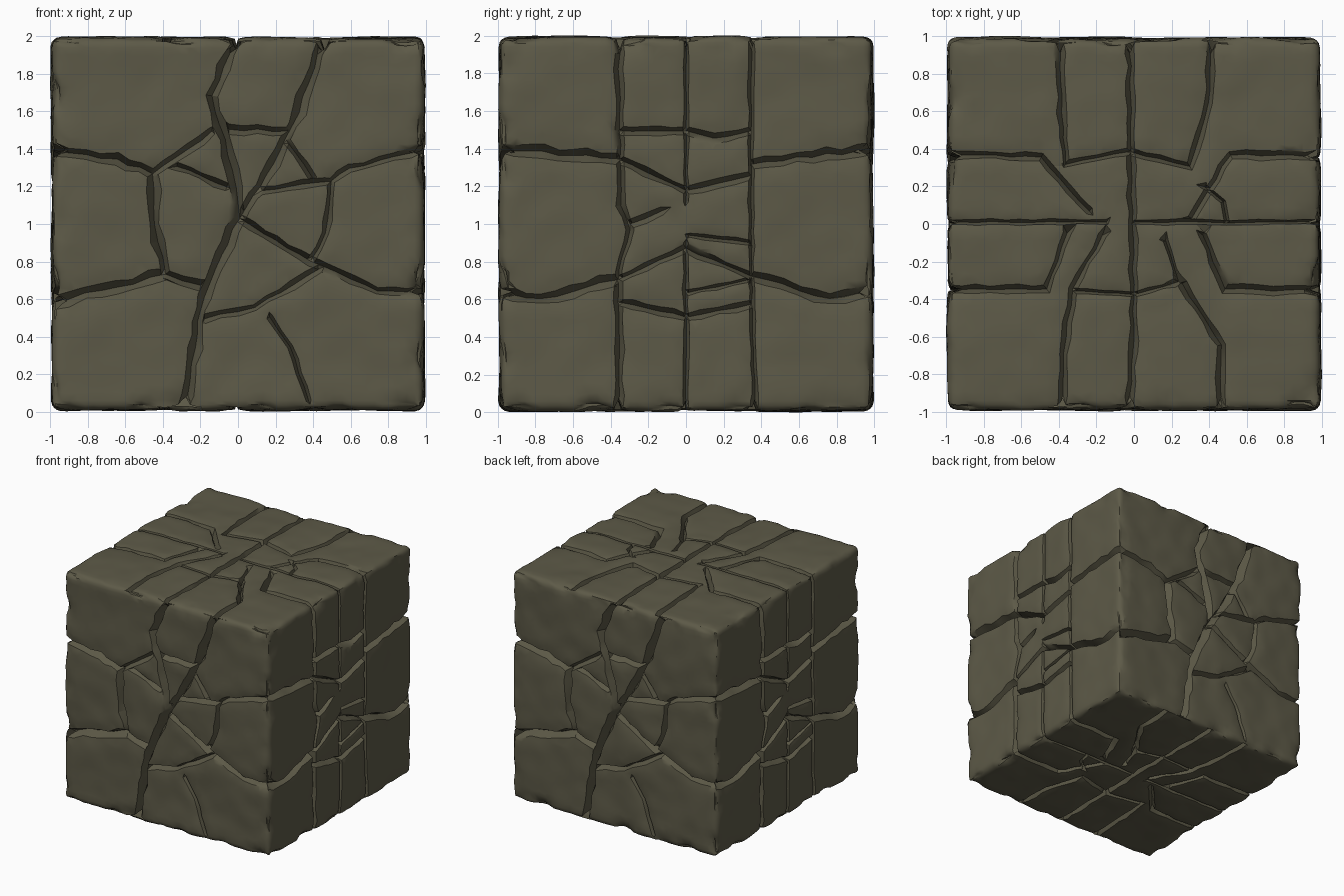
import bpy
import bmesh
import random
from math import hypot
from mathutils import Vector, noise
from mathutils.geometry import delaunay_2d_cdt

random.seed(4)
cube = bpy.data.objects.get("Cube")
if cube:
    bpy.data.objects.remove(cube)

ROUND = 0.05     # rounding of the block's edges
DEPTH = 0.075    # depth of the widest cracks
WIDE, MID, THIN = 0.032, 0.022, 0.014   # half widths of the cracks

# Crack paths on each kind of side: (half width, points across and up)
FRONT_CRACKS = [
    (WIDE, [(0, 1), (-.14, .69), (-.03, .29), (.01, .03), (-.12, -.24), (-.2, -.46), (-.23, -.67), (-.29, -1)]),
    (WIDE, [(.46, 1), (.33, .6), (.25, .45), (.12, .2), (.01, .03)]),
    (WIDE, [(-1, .4), (-.65, .35), (-.46, .27), (-.45, 0), (-.39, -.27), (-.2, -.33)]),
    (WIDE, [(-1, -.42), (-.65, -.34), (-.39, -.27)]),
    (MID, [(-.46, .27), (-.14, .5)]),
    (MID, [(-.05, .51), (.27, .5)]),
    (MID, [(-.33, .31), (-.06, .2)]),
    (MID, [(1, .4), (.6, .3), (.5, .23), (.13, .18)]),
    (MID, [(.26, .45), (.4, .25)]),
    (MID, [(.5, .23), (.47, -.05), (.39, -.2)]),
    (MID, [(.01, .03), (.39, -.2), (.75, -.36), (1, -.36)]),
    (MID, [(-.18, -.51), (.09, -.45), (.44, -.24)]),
    (THIN, [(.17, -.5), (.28, -.66), (.38, -.95)]),
]
SIDE_CRACKS = [
    (MID, [(-.36, 1), (-.35, .1), (-.3, -.03), (-.36, -.25), (-.36, -1)]),
    (THIN, [(.35, 1), (.35, -.2), (.37, -1)]),
    (THIN, [(0, 1), (0, .12)]),
    (THIN, [(0, -.1), (0, -1)]),
    (WIDE, [(-1, .4), (-.37, .35)]),
    (MID, [(-.37, .35), (0, .18), (.35, .26)]),
    (WIDE, [(.35, .32), (1, .4)]),
    (WIDE, [(-1, -.36), (-.78, -.4), (-.37, -.3)]),
    (MID, [(-.37, -.3), (0, -.13), (.35, -.28)]),
    (WIDE, [(.35, -.28), (.77, -.4), (1, -.36)]),
    (MID, [(-.36, .5), (0, .5), (.15, .46), (.35, .5)]),
    (MID, [(-.36, -.42), (0, -.5), (.35, -.43)]),
    (MID, [(-.3, 0), (-.13, .07)]),
    (THIN, [(0, -.37), (.33, -.3)]),
    (THIN, [(.02, -.06), (.34, -.1)]),
]
TOP_CRACKS = [
    (MID, [(-.02, 1), (-.01, 0), (0, -.4), (-.02, -1)]),
    (THIN, [(-1, .01), (-.15, .01)]),
    (THIN, [(0, .01), (1, .01)]),
    (MID, [(-1, .37), (-.5, .36), (-.24, .07)]),
    (MID, [(-.02, .39), (-.37, .32), (-.39, .6), (-.4, 1)]),
    (MID, [(-.02, .39), (.3, .31), (.4, .65), (.42, 1)]),
    (MID, [(1, .37), (.52, .37), (.31, .03)]),
    (THIN, [(.38, .2), (.48, .12), (.5, .01)]),
    (MID, [(-1, -.35), (-.47, -.35), (-.36, -.05)]),
    (MID, [(-.17, -.06), (-.33, -.35), (-.38, -.7), (-.39, -1)]),
    (THIN, [(-.33, -.36), (0, -.38), (.24, -.31), (.17, -.09)]),
    (MID, [(.26, -.32), (.47, -.65), (.47, -1)]),
    (MID, [(1, -.36), (.49, -.35), (.37, -.06)]),
]


def clamp(x, limit):
    return max(-limit, min(limit, x))


def roughen(points, width):
    """Split a path into short, slightly wandering steps of varying width."""
    steps = []
    corners = [Vector(p) for p in points]
    for a, b in zip(corners, corners[1:]):
        count = max(1, round((b - a).length / 0.08))
        for i in range(count):
            p = a.lerp(b, i / count)
            if i:
                p += Vector((random.uniform(-1, 1), random.uniform(-1, 1))) * width * 0.3
            steps.append((p, width * random.uniform(0.7, 1.3)))
    steps.append((corners[-1], width))
    return steps


def groove(u, v, segments):
    """Depth of the cracks at a point: steep walls with worn shoulders."""
    deepest = 0
    for ax, ay, dx, dy, length2, wa, wb, full in segments:
        t = max(0, min(1, ((u - ax) * dx + (v - ay) * dy) / length2))
        d = hypot(u - ax - t * dx, v - ay - t * dy)
        w = wa + (wb - wa) * t
        if d < 3 * w:
            depth = full * max(0, 0.99 - d / w) + 0.012 * (1 - d / (3 * w))
            deepest = max(deepest, depth)
    return deepest


def cracked_sheet(cracks):
    """Triangulate a square so that edges follow the cracks and their rims."""
    points, edges, segments = [], [], []
    for width, path in cracks:
        steps = roughen(path, width)
        full = DEPTH * (0.55 + 0.45 * width / WIDE)
        for (a, wa), (b, wb) in zip(steps, steps[1:]):
            d = b - a
            segments.append((a.x, a.y, d.x, d.y, d.length_squared, wa, wb, full))
        for side in (-1, 0, 1):
            start = len(points)
            for i, (p, w) in enumerate(steps):
                along = steps[min(i + 1, len(steps) - 1)][0] - steps[max(i - 1, 0)][0]
                across = Vector((-along.y, along.x)).normalized()
                q = p + across * w * side
                points.append(Vector((clamp(q.x, 1), clamp(q.y, 1))))
            edges += [(k, k + 1) for k in range(start, len(points) - 1)]
    # Loose points fill the stones, with extra rows along the rounded edges
    n = 44
    inner = 1 - ROUND
    rows = [inner * (2 * i / n - 1) for i in range(n + 1)]
    rows = [-1, -1 + ROUND / 2] + rows + [1 - ROUND / 2, 1]
    for u in rows:
        for v in rows:
            rim = max(abs(u), abs(v)) > inner - 0.001
            if rim or groove(u, v, segments) < 0.009:
                j = 0 if rim else 0.012
                points.append(Vector((u + random.uniform(-j, j), v + random.uniform(-j, j))))
    verts, _, faces, *_ = delaunay_2d_cdt(points, edges, [], 0, 0.0005)
    return [(p.x, p.y, groove(p.x, p.y, segments)) for p in verts], faces


def on_block(p, depth):
    """Round the block's edges, then carve the cracks and chip the stone."""
    core = Vector([clamp(c, 1 - ROUND) for c in p])
    normal = (p - core).normalized()
    edge = sorted(abs(c) for c in p)[1]
    near_edge = max(0, (edge - 0.9) / 0.1)
    chips = 0.07 * near_edge * max(0, noise.noise(p * 5))
    swell = 0.012 * noise.noise(p * 2.3) + 0.007 * noise.noise(p * 6)
    return (core + normal * (ROUND - depth - chips + swell)) * 0.99 + Vector((0, 0, 1))


def finish(name, bm, material):
    mesh = bpy.data.meshes.new(name)
    bm.to_mesh(mesh)
    bm.free()
    mesh.materials.append(material)
    obj = bpy.data.objects.new(name, mesh)
    bpy.context.collection.objects.link(obj)
    return obj


stone = bpy.data.materials.new("olive grey stone")
stone.use_nodes = True
colour = (0.11, 0.102, 0.064, 1)
stone.diffuse_color = colour
stone.node_tree.nodes["Principled BSDF"].inputs["Base Color"].default_value = colour

# Six cracked sides, opposite sides sharing one pattern
X, Y, Z = Vector((1, 0, 0)), Vector((0, 1, 0)), Vector((0, 0, 1))
block = bmesh.new()
for cracks, placements in (
        (FRONT_CRACKS, ((X, Z), (-X, Z))),
        (SIDE_CRACKS, ((Y, Z), (-Y, Z))),
        (TOP_CRACKS, ((X, Y), (X, -Y)))):
    sheet, faces = cracked_sheet(cracks)
    for across, up in placements:
        out = across.cross(up)
        made = [block.verts.new(on_block(across * u + up * v + out, d)) for u, v, d in sheet]
        for f in faces:
            block.faces.new([made[i] for i in f])
bmesh.ops.remove_doubles(block, verts=block.verts, dist=0.001)
shell = finish("cracked_stone_block", block, stone)
bpy.ops.object.select_all(action="DESELECT")
shell.select_set(True)
bpy.context.view_layer.objects.active = shell
bpy.ops.object.shade_smooth_by_angle(angle=0.6)

# Solid core behind the cracks
core = bmesh.new()
bmesh.ops.create_cube(core, size=1.8)
bmesh.ops.translate(core, verts=core.verts, vec=Z)
finish("inner_core", core, stone)
